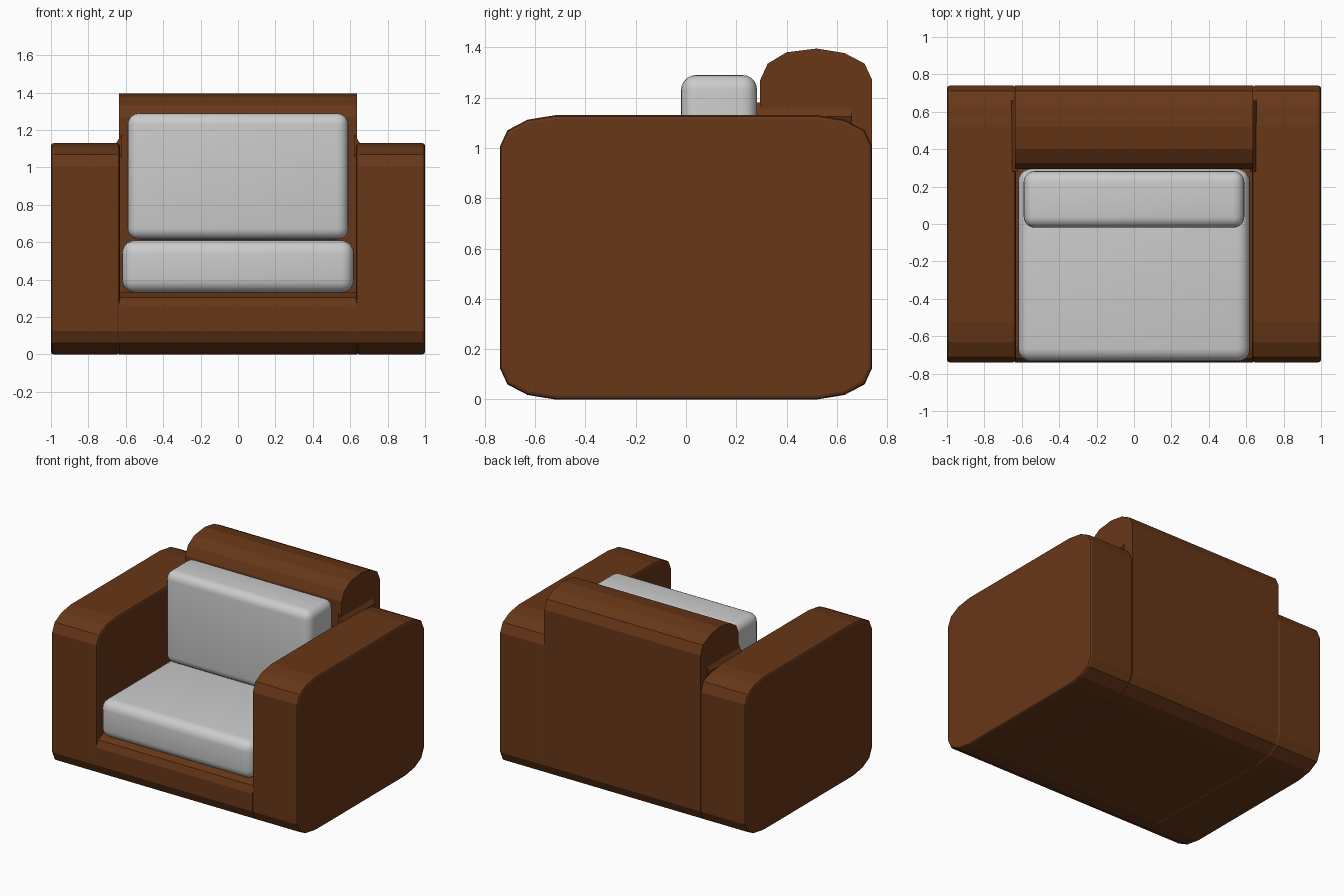
import bpy, bmesh, math

if "Cube" in bpy.data.objects:
    bpy.data.objects.remove(bpy.data.objects["Cube"])

brown = bpy.data.materials.new("brown_fabric")
brown.diffuse_color = (0.135, 0.038, 0.0086, 1)
brown.use_nodes = True
brown.node_tree.nodes["Principled BSDF"].inputs["Base Color"].default_value = brown.diffuse_color


def finish(bm, name, bevel, segments, mat=None, smooth=False):
    bmesh.ops.recalc_face_normals(bm, faces=bm.faces)
    me = bpy.data.meshes.new(name)
    bm.to_mesh(me)
    bm.free()
    ob = bpy.data.objects.new(name, me)
    bpy.context.collection.objects.link(ob)
    if mat:
        me.materials.append(mat)
    if bevel:
        b = ob.modifiers.new("bevel", 'BEVEL')
        b.width, b.segments = bevel, segments
        b.limit_method, b.angle_limit = 'ANGLE', math.radians(50)
    if smooth:
        for p in me.polygons:
            p.use_smooth = True
    return ob


def extrude_x(name, profile, x0, x1, bevel=0.0):
    """Extrude a (y, z) outline along x."""
    bm = bmesh.new()
    f = bm.faces.new([bm.verts.new((x0, y, z)) for y, z in profile])
    r = bmesh.ops.extrude_face_region(bm, geom=[f])
    for v in r["geom"]:
        if isinstance(v, bmesh.types.BMVert):
            v.co.x = x1
    return finish(bm, name, bevel, 2, brown)


def cushion(name, lo, hi, radius):
    bm = bmesh.new()
    bmesh.ops.create_cube(bm, size=1)
    for v in bm.verts:
        v.co = [(a + b) / 2 + c * (b - a) for a, b, c in zip(lo, hi, v.co)]
    return finish(bm, name, radius, 5, smooth=True)


# faceted corner: offsets from the outer corner, side to flat
corner = [(0, 0.125), (0.03, 0.06), (0.11, 0.018), (0.22, 0)]
bottom_front = [(-0.74 + a, b) for a, b in corner]
bottom_back = [(0.74 - a, b) for a, b in reversed(corner)]

# arms
arm = (bottom_front + bottom_back
       + [(0.74 - a, 1.13 - b) for a, b in corner]
       + [(-0.74 + a, 1.13 - b) for a, b in reversed(corner)])
extrude_x("left_arm", arm, -1.0, -0.632, 0.015)
extrude_x("right_arm", arm, 0.632, 1.0, 0.015)

# seat base and backrest share one L-shaped outline
frame = (bottom_front + bottom_back
         + [(0.74 - a, 1.395 - b) for a, b in corner]
         + [(0.40, 1.38), (0.325, 1.335), (0.295, 1.27),
            (0.295, 0.33), (-0.66, 0.33), (-0.72, 0.305), (-0.74, 0.255)])
extrude_x("seat_frame_and_back", frame, -0.635, 0.635)

# small fillets where the backrest meets the arms
for side, sx in (("left", -1), ("right", 1)):
    bm = bmesh.new()
    ring = [[bm.verts.new((sx * x, y, z))
             for x, z in ((0.62, 1.18), (0.655, 1.125), (0.62, 1.05))]
            for y in (0.28, 0.66)]
    for r in ring:
        bm.faces.new(r)
    for i in range(3):
        j = (i + 1) % 3
        bm.faces.new((ring[0][i], ring[0][j], ring[1][j], ring[1][i]))
    finish(bm, side + "_back_fillet", 0, 1, brown)

# cushions
cushion("seat_cushion", (-0.62, -0.735, 0.33), (0.62, 0.295, 0.61), 0.07)
cushion("back_cushion", (-0.59, -0.02, 0.615), (0.59, 0.283, 1.29), 0.06)
